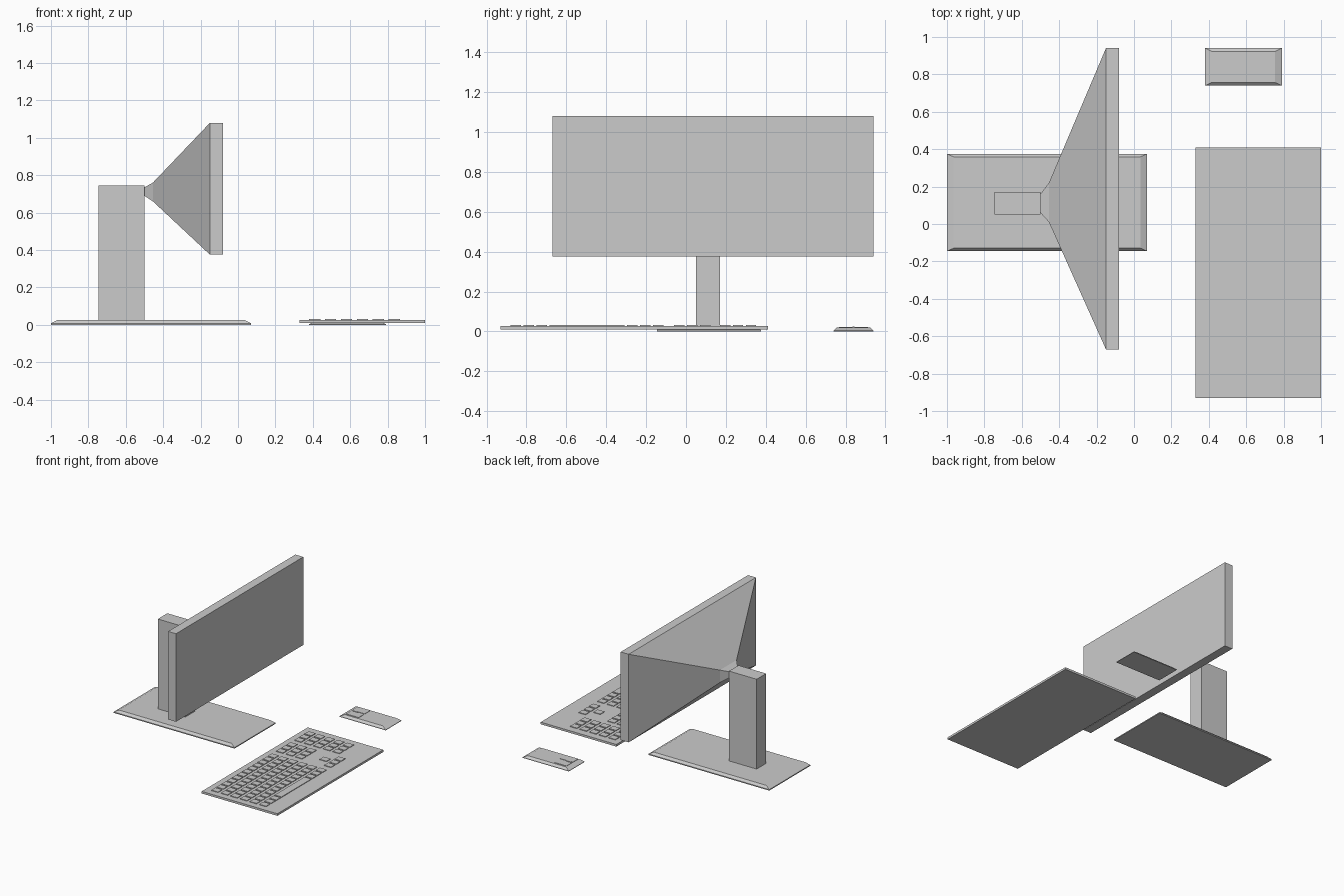
import bpy
import bmesh

cube = bpy.data.objects.get("Cube")
if cube:
    bpy.data.objects.remove(cube, do_unlink=True)

# One plain grey for the whole desk set
grey = bpy.data.materials.new("plain grey")
grey.use_nodes = True
colour = (0.6, 0.6, 0.6, 1.0)
grey.diffuse_color = colour
grey.node_tree.nodes["Principled BSDF"].inputs["Base Color"].default_value = colour


def finish(name, bm):
    bmesh.ops.recalc_face_normals(bm, faces=bm.faces)
    mesh = bpy.data.meshes.new(name)
    bm.to_mesh(mesh)
    bm.free()
    mesh.materials.append(grey)
    obj = bpy.data.objects.new(name, mesh)
    bpy.context.collection.objects.link(obj)
    return obj


def loft(bm, loops):
    """Skin a list of four-corner loops and cap both ends."""
    rings = [[bm.verts.new(p) for p in loop] for loop in loops]
    for a, b in zip(rings, rings[1:]):
        for i in range(4):
            j = (i + 1) % 4
            bm.faces.new((a[i], a[j], b[j], b[i]))
    bm.faces.new(rings[0])
    bm.faces.new(rings[-1])


def flat_loop(x, y, z):
    return [(x[0], y[0], z), (x[1], y[0], z), (x[1], y[1], z), (x[0], y[1], z)]


def upright_loop(x, y, z):
    return [(x, y[0], z[0]), (x, y[1], z[0]), (x, y[1], z[1]), (x, y[0], z[1])]


def add_box(bm, x, y, z):
    loft(bm, [flat_loop(x, y, z[0]), flat_loop(x, y, z[1])])


def box(name, x, y, z):
    bm = bmesh.new()
    add_box(bm, x, y, z)
    return finish(name, bm)


def sloped_slab(name, x, y, rim, top, inset_x, inset_y):
    """Slab with a short upright rim and sloping upper edges."""
    bm = bmesh.new()
    inner_x = (x[0] + inset_x, x[1] - inset_x)
    inner_y = (y[0] + inset_y, y[1] - inset_y)
    loft(bm, [flat_loop(x, y, 0), flat_loop(x, y, rim), flat_loop(inner_x, inner_y, top)])
    return finish(name, bm)


# Stand
sloped_slab("stand_base", (-1, 0.07), (-0.145, 0.375), 0.008, 0.026, 0.036, 0.016)
box("stand_column", (-0.745, -0.5), (0.05, 0.17), (0.02, 0.745))

# Screen: flat panel with a tapering back housing that ends at the column
panel_y, panel_z = (-0.67, 0.94), (0.375, 1.08)
box("screen_panel", (-0.15, -0.08), panel_y, panel_z)
bm = bmesh.new()
loft(bm, [
    upright_loop(-0.15, panel_y, panel_z),
    upright_loop(-0.455, (0.01, 0.22), (0.66, 0.76)),
    upright_loop(-0.5, (0.06, 0.16), (0.69, 0.735)),
])
finish("screen_back", bm)

# Keyboard body
box("keyboard_body", (0.33, 1), (-0.93, 0.41), (0.01, 0.027))

# Keys: each row runs along y, spaced along x
PITCH = 0.065
KEY = 0.052
FIRST_ROW = 0.38


def add_key(bm, row, y, width=KEY):
    x = FIRST_ROW + row * 0.085
    add_box(bm, (x, x + 0.06), (y, y + width), (0.025, 0.032))


bm = bmesh.new()
for row in range(5):
    for col in range(12):
        add_key(bm, row, -0.88 + col * PITCH)
for col in (0, 1, 2, 9, 10, 11):
    add_key(bm, 5, -0.88 + col * PITCH)
add_key(bm, 5, -0.88 + 3 * PITCH, 6 * PITCH - 0.013)
finish("main_keys", bm)

bm = bmesh.new()
for row in range(3):
    for col in range(3):
        add_key(bm, row, -0.06 + col * PITCH)
for row, cols in ((4, (1,)), (5, (0, 1, 2))):
    for col in cols:
        add_key(bm, row, -0.06 + col * PITCH)
finish("navigation_and_arrow_keys", bm)

bm = bmesh.new()
for row in range(5):
    for col in range(3):
        add_key(bm, row, 0.17 + col * PITCH)
finish("number_pad_keys", bm)

# Mouse with two buttons and a wheel between them
sloped_slab("mouse_body", (0.38, 0.79), (0.74, 0.94), 0.004, 0.02, 0.036, 0.017)
for side, y in (("left", (0.768, 0.834)), ("right", (0.846, 0.912))):
    box("mouse_button_" + side, (0.42, 0.53), y, (0.018, 0.023))
box("mouse_wheel", (0.43, 0.47), (0.836, 0.844), (0.018, 0.026))
